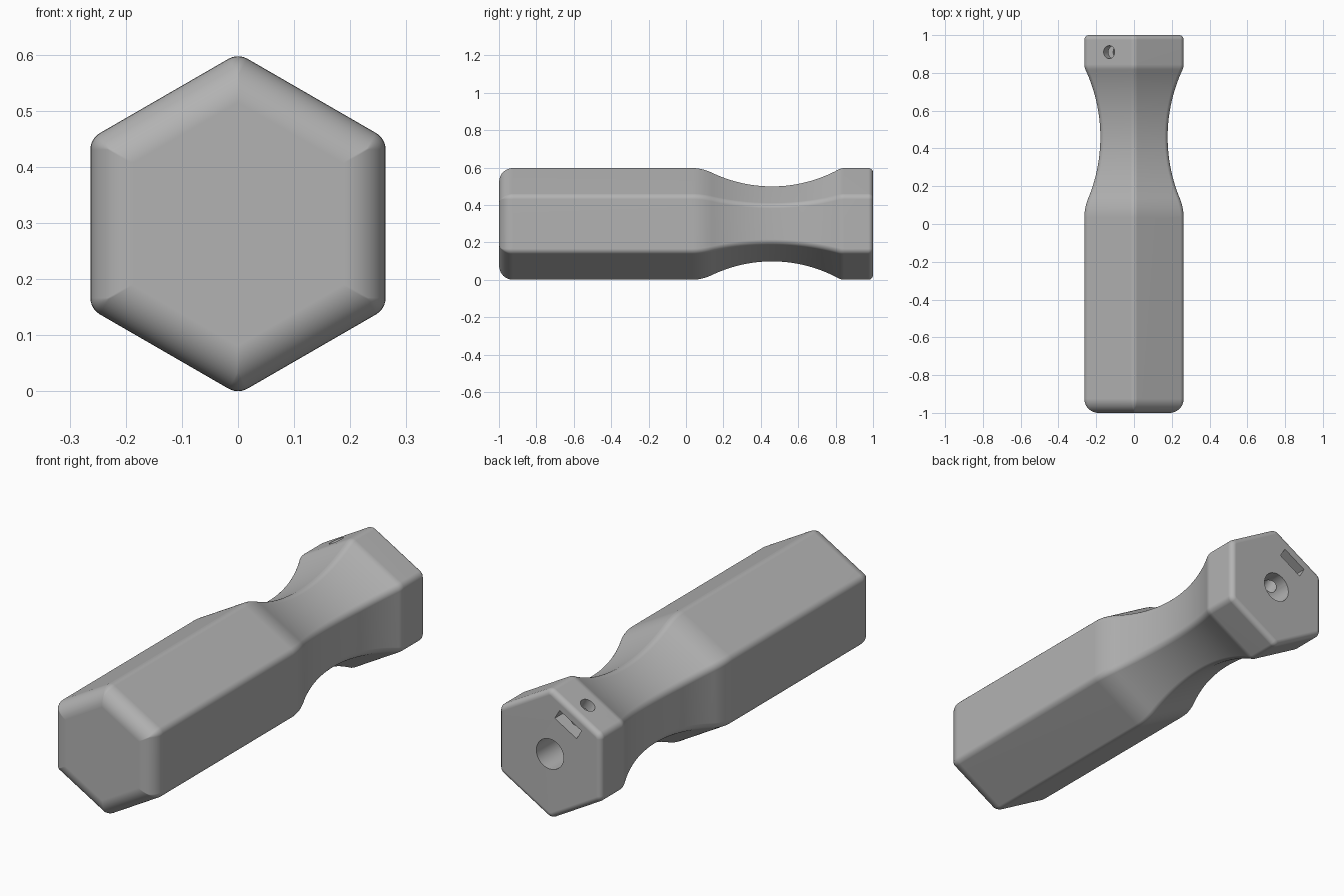
import bpy, bmesh, math
from mathutils import Matrix, Vector

cube = bpy.data.objects.get("Cube")
if cube:
    bpy.data.objects.remove(cube)

APOTHEM, CORNER, AXIS_Z = 0.263, 0.034, 0.2985
WAIST_Y, WAIST_HALF, WAIST_DIP = 0.46, 0.37, 0.085
ARC_R = (WAIST_HALF ** 2 + WAIST_DIP ** 2) / (2 * WAIST_DIP)

grey = bpy.data.materials.new("plain grey")
grey.use_nodes = True
grey.diffuse_color = (0.45, 0.45, 0.45, 1)
grey.node_tree.nodes["Principled BSDF"].inputs["Base Color"].default_value = grey.diffuse_color


def waist(y):
    """Apothem of the scooped waist at y."""
    return APOTHEM - WAIST_DIP + ARC_R - math.sqrt(ARC_R ** 2 - (y - WAIST_Y) ** 2)


def blend(p0, p1, p2, n):
    """Soft blend across a kink in the profile."""
    pts = [Vector(p) for p in (p0, p1, p2)]
    out = []
    for i in range(n + 1):
        t = i / n
        out.append(pts[0] * (1 - t) ** 2 + pts[1] * 2 * t * (1 - t) + pts[2] * t * t)
    return [(p.x, p.y) for p in out]


def end_round(y_end, r, n, sign):
    """Quarter-round end as (y, apothem), running from the cap outwards."""
    out = []
    for i in range(n + 1):
        a = math.pi / 2 * i / n
        out.append((y_end - sign * r * (1 - math.cos(a)), APOTHEM - r * (1 - math.sin(a))))
    return out


def hex_ring(bm, y, apothem):
    """Hexagon with rounded corners, pointing up."""
    r = max(0.003, CORNER - max(0, APOTHEM - apothem)) if abs(y) > 0.9 else CORNER
    core = (apothem - r) / math.cos(math.pi / 6)
    ring = []
    for k in range(6):
        mid = math.pi / 2 + k * math.pi / 3
        for j in range(7):
            a = mid + math.pi / 3 * (j / 6 - 0.5)
            ring.append(bm.verts.new((core * math.cos(mid) + r * math.cos(a), y,
                                      AXIS_Z + core * math.sin(mid) + r * math.sin(a))))
    return ring


# Lengthwise profile: rounded front, straight grip, scooped waist, collar
start, stop = WAIST_Y - WAIST_HALF, WAIST_Y + WAIST_HALF
profile = end_round(-1, 0.075, 10, -1)
profile += blend((start - 0.055, APOTHEM), (start, APOTHEM),
                 (start + 0.06, waist(start + 0.06)), 8)
scoop_a, scoop_b = start + 0.06, stop - 0.014
profile += [(y, waist(y)) for y in
            (scoop_a + (scoop_b - scoop_a) * i / 28 for i in range(1, 28))]
profile += blend((scoop_b, waist(scoop_b)), (stop, APOTHEM), (stop + 0.015, APOTHEM), 5)
profile += reversed(end_round(1, 0.025, 6, 1))

bm = bmesh.new()
rings = [hex_ring(bm, y, a) for y, a in profile]
for lower, upper in zip(rings, rings[1:]):
    for i in range(len(lower)):
        j = (i + 1) % len(lower)
        bm.faces.new((lower[i], lower[j], upper[j], upper[i]))
bm.faces.new(rings[0])
bm.faces.new(rings[-1])
bmesh.ops.recalc_face_normals(bm, faces=bm.faces)
mesh = bpy.data.meshes.new("handle")
bm.to_mesh(mesh)
bm.free()
mesh.materials.append(grey)
handle = bpy.data.objects.new("handle", mesh)
bpy.context.collection.objects.link(handle)


def cutter(name, matrix, radius=None):
    """Unit-depth cylinder, or unit cube, placed by a matrix."""
    b = bmesh.new()
    if radius:
        bmesh.ops.create_cone(b, cap_ends=True, segments=40, radius1=radius,
                              radius2=radius, depth=1)
    else:
        bmesh.ops.create_cube(b, size=1)
    b.transform(matrix)
    me = bpy.data.meshes.new(name)
    b.to_mesh(me)
    b.free()
    me.materials.append(grey)
    ob = bpy.data.objects.new(name, me)
    bpy.context.collection.objects.link(ob)
    ob.hide_render = True
    return ob


# Shaft bore, nut slot and set-screw hole on the upper -x face
axis = Matrix.Translation((0, 0, AXIS_Z))
tilt = axis @ Matrix.Rotation(math.radians(-30), 4, 'Y')
cutters = [
    cutter("shaft_bore", axis @ Matrix.Translation((0, 0.8, 0))
           @ Matrix.Rotation(math.pi / 2, 4, 'X'), 0.07),
    cutter("nut_slot", tilt @ Matrix.Translation((0, 0.95, 0.187))
           @ Matrix.Diagonal((0.13, 0.22, 0.05, 1))),
    cutter("screw_hole", tilt @ Matrix.Translation((0, 0.91, 0.2))
           @ Matrix.Diagonal((1, 1, 0.4, 1)), 0.034),
]
bpy.ops.object.select_all(action='DESELECT')
handle.select_set(True)
bpy.context.view_layer.objects.active = handle
for c in cutters:
    mod = handle.modifiers.new(c.name, 'BOOLEAN')
    mod.operation, mod.solver, mod.object = 'DIFFERENCE', 'EXACT', c
    bpy.ops.object.modifier_apply(modifier=mod.name)
    bpy.data.objects.remove(c)

bpy.ops.object.shade_smooth_by_angle(angle=math.radians(30))
weighted = handle.modifiers.new("even_shading", 'WEIGHTED_NORMAL')
weighted.keep_sharp = True
